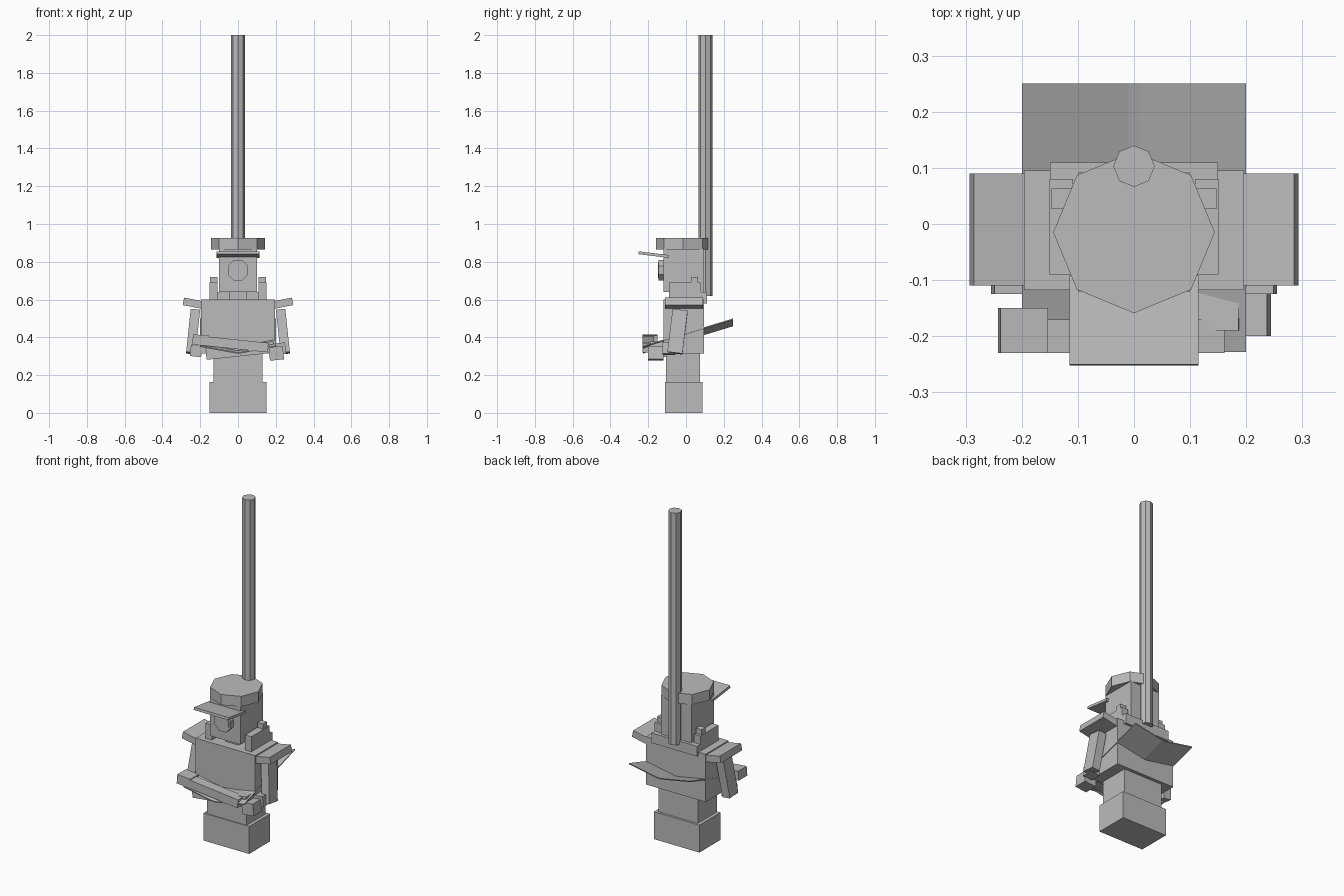
import bpy
from math import radians, atan2, hypot
from mathutils import Vector, Matrix

cube = bpy.data.objects.get("Cube")
if cube:
    bpy.data.objects.remove(cube, do_unlink=True)

# One plain grey for the whole figure
grey = bpy.data.materials.new("plain_grey")
grey.use_nodes = True
COLOUR = (0.5, 0.5, 0.5, 1)
grey.diffuse_color = COLOUR
grey.node_tree.nodes["Principled BSDF"].inputs["Base Color"].default_value = COLOUR


def make(name, verts, faces):
    mesh = bpy.data.meshes.new(name)
    mesh.from_pydata(verts, [], faces)
    mesh.materials.append(grey)
    obj = bpy.data.objects.new(name, mesh)
    bpy.context.collection.objects.link(obj)
    return obj


def box(name, centre, size, rot=(0, 0, 0)):
    bpy.ops.mesh.primitive_cube_add(size=1, location=centre, rotation=[radians(a) for a in rot])
    obj = bpy.context.object
    obj.name = name
    obj.scale = size
    obj.data.materials.append(grey)
    return obj


def span(name, x, y, z):
    """Upright box given by its extent on each axis."""
    pairs = (x, y, z)
    return box(name, [(a + b) / 2 for a, b in pairs], [b - a for a, b in pairs])


def prism(name, centre, radius, depth, rot=(0, 0, 0), sides=8):
    bpy.ops.mesh.primitive_cylinder_add(vertices=sides, radius=radius, depth=depth,
                                        location=centre, rotation=[radians(a) for a in rot])
    obj = bpy.context.object
    obj.name = name
    obj.data.materials.append(grey)
    return obj


# Base, waist and torso
span("base", (-.15, .15), (-.11, .088), (0, .163))
span("waist", (-.13, .13), (-.105, .075), (.16, .32))
span("torso", (-.196, .196), (-.118, .095), (.315, .6))

# Neck, head, mouthpiece
span("neck", (-.045, .045), (-.06, .04), (.58, .66))
span("head", (-.1, .1), (-.12, .092), (.64, .87))
prism("mouth_ring", (0, -.13, .755), .058, .03, (90, 22.5, 0))
prism("mouth_plate", (0, -.14, .755), .045, .014, (90, 22.5, 0))

# Cap with a brim tilted up toward the front
prism("cap", (0, -.015, .896), .144, .062)
box("cap_brim", (0, -.172, .838), (.23, .16, .015), (-7, 0, 0))

# Back collar and pole
span("back_collar", (-.15, .15), (.06, .11), (.58, .64))
prism("pole", (0, .103, 1.31), .037, 1.38)

# Paired parts: collar sides, shoulder pads, upper arms
for side, s in (("left", 1), ("right", -1)):
    box(side + "_collar", (s * .13, -.005, .64), (.042, .17, .1))
    box(side + "_collar_knob", (s * .128, .045, .655), (.038, .037, .13))
    box(side + "_shoulder_pad", (s * .235, -.01, .58), (.11, .2, .04), (0, -s * 11, 0))
    box(side + "_upper_arm", (s * .238, -.045, .43), (.05, .08, .23), (-7, -s * 6, 0))

# Crossed forearms and hands
box("right_forearm", (-.01, -.2, .363), (.34, .06, .05), (0, 6, 0))
box("left_forearm", (.01, -.155, .33), (.36, .07, .06), (0, -6, 0))
box("right_hand", (-.198, -.19, .385), (.085, .08, .055), (0, 5, 0))
box("left_hand", (.203, -.16, .315), (.075, .08, .07), (0, -6, 0))
box("right_elbow", (-.222, -.09, .328), (.06, .07, .06), (0, 6, 0))
box("left_elbow", (.222, -.09, .34), (.06, .07, .06), (0, -6, 0))

# Shallow V-shaped plate running through the body, rising to the back
section = [(-.2, .035), (-.01, 0), (.01, 0), (.2, .035)]
ends = [(-.228, .32), (.25, .465)]
verts = [(x, y, z + lift + t) for y, z in ends for t in (0, -.006) for x, lift in section]
n = len(section)
faces = [(0, n, 3 * n, 2 * n), (n - 1, 3 * n - 1, 4 * n - 1, 2 * n - 1)]
for i in range(n - 1):
    faces += [(i, i + 1, 2 * n + i + 1, 2 * n + i),
              (n + i, 3 * n + i, 3 * n + i + 1, n + i + 1),
              (i, n + i, n + i + 1, i + 1),
              (2 * n + i, 2 * n + i + 1, 3 * n + i + 1, 3 * n + i)]
make("v_plate", verts, faces)
